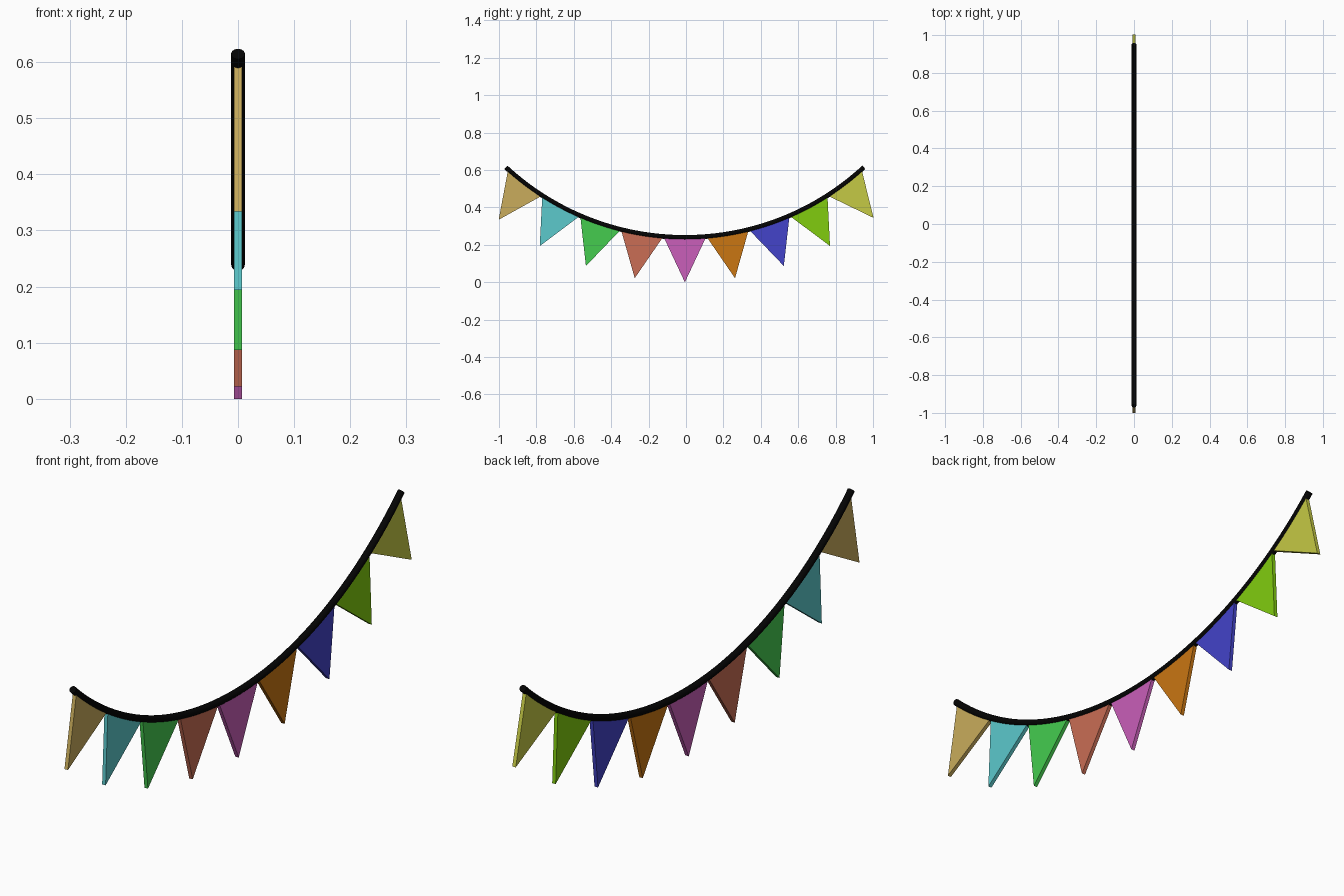
import bpy
from math import sin, cos, radians

if "Cube" in bpy.data.objects:
    bpy.data.objects.remove(bpy.data.objects["Cube"])

# Layout: everything hangs on one arc in the YZ plane
ROPE_R = 1.41          # arc radius of the rope
TIP_R = 1.65           # arc radius through the flag tips (= height of the arc centre)
STEP = radians(9.35)   # angle taken by each flag
END = radians(42.75)   # half angle of the rope
SHIFT = -0.006
CORD = 0.0125          # rope radius
THICK = 0.007          # half thickness of the flags


def on_arc(radius, angle, x=0.0):
    return (x, radius * sin(angle) + SHIFT, TIP_R - radius * cos(angle))


def material(name, rgb):
    mat = bpy.data.materials.new(name)
    mat.diffuse_color = [(c / 255) ** 2.2 for c in rgb] + [1.0]
    mat.use_nodes = True
    mat.node_tree.nodes["Principled BSDF"].inputs["Base Color"].default_value = mat.diffuse_color
    return mat


def mesh_object(name, verts, faces, mat):
    mesh = bpy.data.meshes.new(name)
    mesh.from_pydata(verts, [], faces)
    mesh.materials.append(mat)
    obj = bpy.data.objects.new(name, mesh)
    bpy.context.collection.objects.link(obj)
    return obj


# Rope: a round tube swept along the arc
curve = bpy.data.curves.new("rope", "CURVE")
curve.dimensions = "3D"
curve.bevel_depth = CORD
curve.bevel_resolution = 4
curve.use_fill_caps = True
spline = curve.splines.new("POLY")
SEGMENTS = 64
spline.points.add(SEGMENTS)
for i, point in enumerate(spline.points):
    point.co = (*on_arc(ROPE_R, END * (2 * i / SEGMENTS - 1)), 1)
rope = bpy.data.objects.new("rope", curve)
bpy.context.collection.objects.link(rope)
bpy.context.view_layer.objects.active = rope
rope.select_set(True)
bpy.ops.object.convert(target="MESH")
rope = bpy.context.object
rope.data.materials.clear()
rope.data.materials.append(material("rope_black", (12, 12, 12)))
bpy.ops.object.shade_smooth_by_angle(angle=radians(40))

# Flags: thin triangular prisms, each turned to follow the rope
COLOURS = {
    "tan": (200, 171, 92), "teal": (92, 200, 203), "green": (70, 203, 80),
    "salmon": (200, 109, 85), "pink": (200, 95, 184), "orange": (200, 117, 25),
    "blue": (69, 69, 200), "lime": (128, 203, 22), "yellow": (196, 200, 70),
}
for i, (colour, rgb) in enumerate(COLOURS.items()):
    mid = (i - 4) * STEP
    tip = mid + (0.005 if i in (0, 8) else 0)
    verts = []
    for x in (-THICK, THICK):
        verts += [on_arc(ROPE_R, mid - STEP / 2, x),
                  on_arc(TIP_R, tip, x),
                  on_arc(ROPE_R, mid + STEP / 2, x)]
    faces = [(2, 1, 0), (3, 4, 5), (0, 1, 4, 3), (1, 2, 5, 4), (2, 0, 3, 5)]
    mesh_object("flag_" + colour, verts, faces, material("flag_" + colour, rgb))
